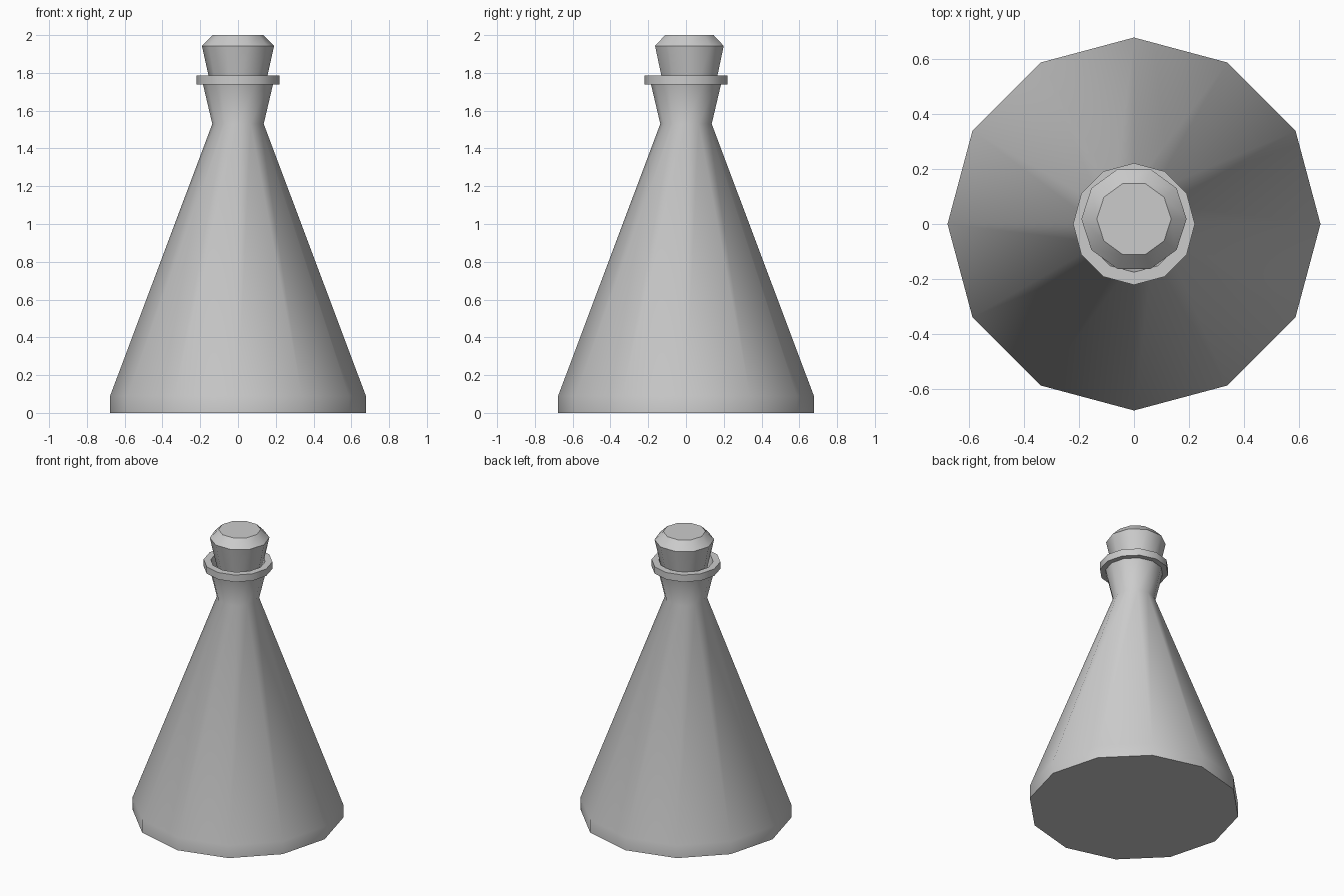
import bpy, bmesh, math

if "Cube" in bpy.data.objects:
    bpy.data.objects.remove(bpy.data.objects["Cube"])


def lathe(name, profile, sides, y=0.0):
    """Revolve (radius, z) points about a vertical axis and cap both ends."""
    bm = bmesh.new()
    rings = []
    for r, z in profile:
        rings.append([bm.verts.new((r * math.cos(2 * math.pi * i / sides),
                                    r * math.sin(2 * math.pi * i / sides), z))
                      for i in range(sides)])
    for a, b in zip(rings, rings[1:]):
        for i in range(sides):
            j = (i + 1) % sides
            bm.faces.new((a[i], a[j], b[j], b[i]))
    bm.faces.new(rings[0][::-1])
    bm.faces.new(rings[-1])
    bmesh.ops.recalc_face_normals(bm, faces=bm.faces)
    mesh = bpy.data.meshes.new(name)
    bm.to_mesh(mesh)
    bm.free()
    obj = bpy.data.objects.new(name, mesh)
    obj.location.y = y
    bpy.context.collection.objects.link(obj)
    bpy.ops.object.select_all(action='DESELECT')
    obj.select_set(True)
    bpy.context.view_layer.objects.active = obj
    bpy.ops.object.shade_smooth_by_angle(angle=math.radians(40))
    return obj


# Conical flask with flared neck, flat lip and hollow mouth
lathe("flask", [(0.677, 0), (0.677, 0.09), (0.136, 1.53), (0.185, 1.738),
                (0.221, 1.738), (0.221, 1.787), (0.175, 1.787),
                (0.12, 1.54)], 12)

# Tapered stopper, sitting slightly off centre in the mouth
lathe("stopper", [(0.115, 1.60), (0.191, 1.943), (0.135, 2.0)], 10, y=0.018)
